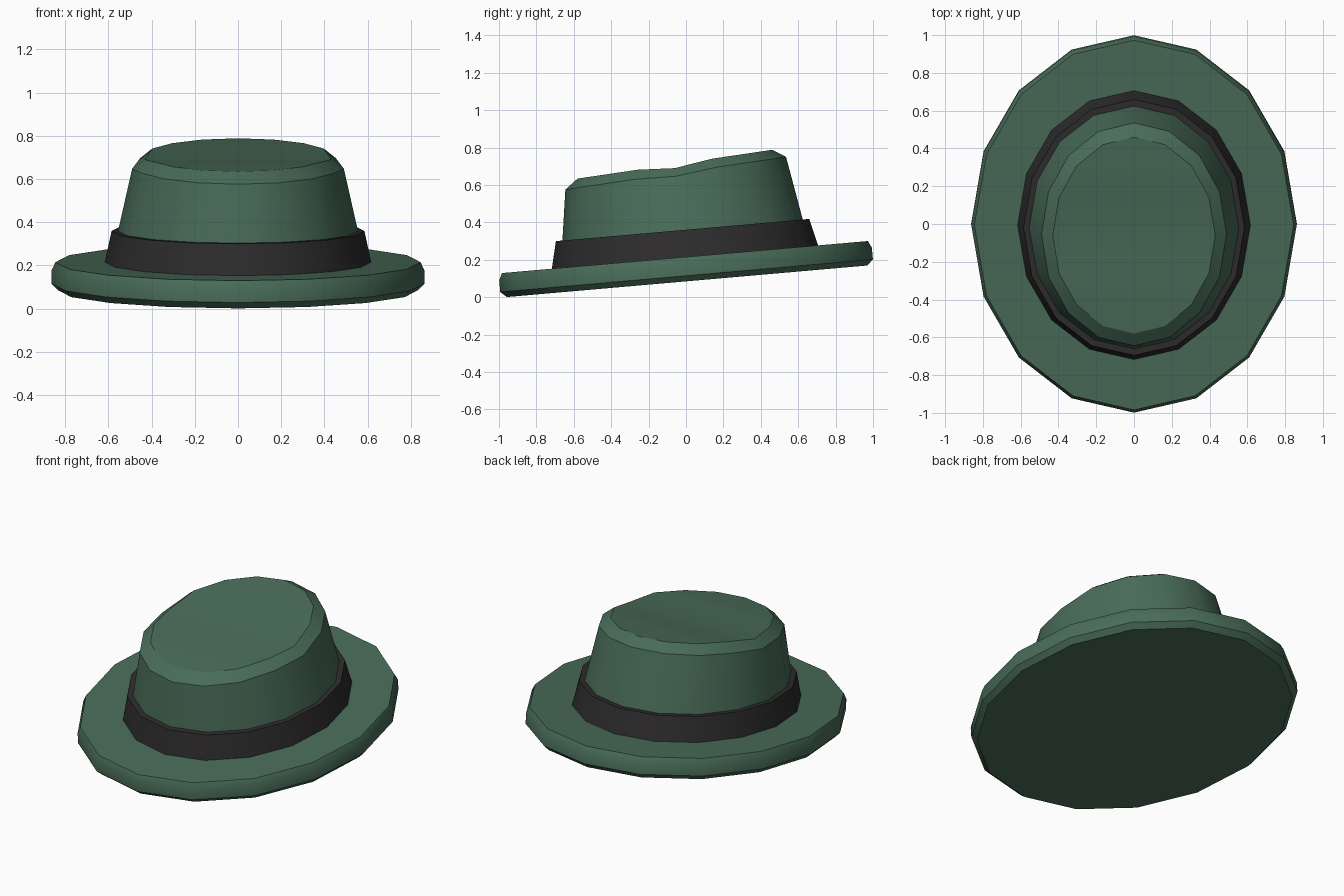
import bpy, math

if "Cube" in bpy.data.objects:
    bpy.data.objects.remove(bpy.data.objects["Cube"])

N = 16                      # sides of every oval ring
TILT = math.radians(5)      # hat tips up towards the back
PIVOT = 0.15


def material(name, rgb):
    m = bpy.data.materials.new(name)
    m.diffuse_color = (*rgb, 1)
    m.use_nodes = True
    m.node_tree.nodes["Principled BSDF"].inputs["Base Color"].default_value = m.diffuse_color
    return m


def ring(rx, ry, z):
    """Oval ring at height z, tilted with the brim."""
    pts = []
    for k in range(N):
        a = 2 * math.pi * k / N
        x, y, h = rx * math.sin(a), ry * math.cos(a), z - PIVOT
        pts.append((x, y * math.cos(TILT) - h * math.sin(TILT),
                    PIVOT + y * math.sin(TILT) + h * math.cos(TILT)))
    return pts


def crown_ring(rx, ry, cy, z, dip):
    """Oval ring on the steeper top plane, pinched down at both sides."""
    pts = []
    for k in range(N):
        a = 2 * math.pi * k / N
        y = cy + ry * math.cos(a)
        d = dip if k in (N // 4, 3 * N // 4) else 0
        pts.append((rx * math.sin(a), y, z + 0.148 * y - d))
    return pts


def loft(name, rings, mat, bottom_cap=True, strip_top=False, loop=False):
    verts = [p for r in rings for p in r]
    faces = []
    count = len(rings)
    for i in range(count if loop else count - 1):
        a, b = i * N, ((i + 1) % count) * N
        for k in range(N):
            n = (k + 1) % N
            faces.append((a + n, a + k, b + k, b + n))
    if not loop:
        t = (count - 1) * N
        if bottom_cap:
            faces.append(tuple(range(N)))
        if strip_top:       # strips across x so the top can fold
            for k in range(N // 2):
                f = [t + k, t + (N - k) % N, t + N - k - 1, t + k + 1]
                faces.append(tuple(dict.fromkeys(f)))
        else:
            faces.append(tuple(t + k for k in reversed(range(N))))
    me = bpy.data.meshes.new(name)
    me.from_pydata(verts, [], faces)
    me.materials.append(mat)
    ob = bpy.data.objects.new(name, me)
    bpy.context.collection.objects.link(ob)
    bpy.ops.object.select_all(action='DESELECT')
    ob.select_set(True)
    bpy.context.view_layer.objects.active = ob
    bpy.ops.object.shade_smooth_by_angle(angle=math.radians(28))
    return ob


green = material("felt green", (0.066, 0.150, 0.098))
black = material("ribbon black", (0.027, 0.025, 0.026))

# Brim: thick oval plate with bevelled rim
loft("brim", [ring(0.834, 0.967, 0.085), ring(0.862, 1.0, 0.115),
              ring(0.862, 1.0, 0.178), ring(0.845, 0.982, 0.215)], green)

# Ribbon band: tapered sleeve standing off the crown
loft("hat_band", [ring(0.617, 0.715, 0.212), ring(0.585, 0.68, 0.36),
                  ring(0.55, 0.64, 0.36), ring(0.56, 0.65, 0.212)],
     black, loop=True)

# Crown: tapered wall, bevelled shoulder and folded top
loft("crown", [ring(0.578, 0.665, 0.21), ring(0.555, 0.645, 0.36),
               crown_ring(0.49, 0.59, -0.055, 0.671, 0.016),
               crown_ring(0.43, 0.52, -0.06, 0.72, 0.021)],
     green, strip_top=True)
